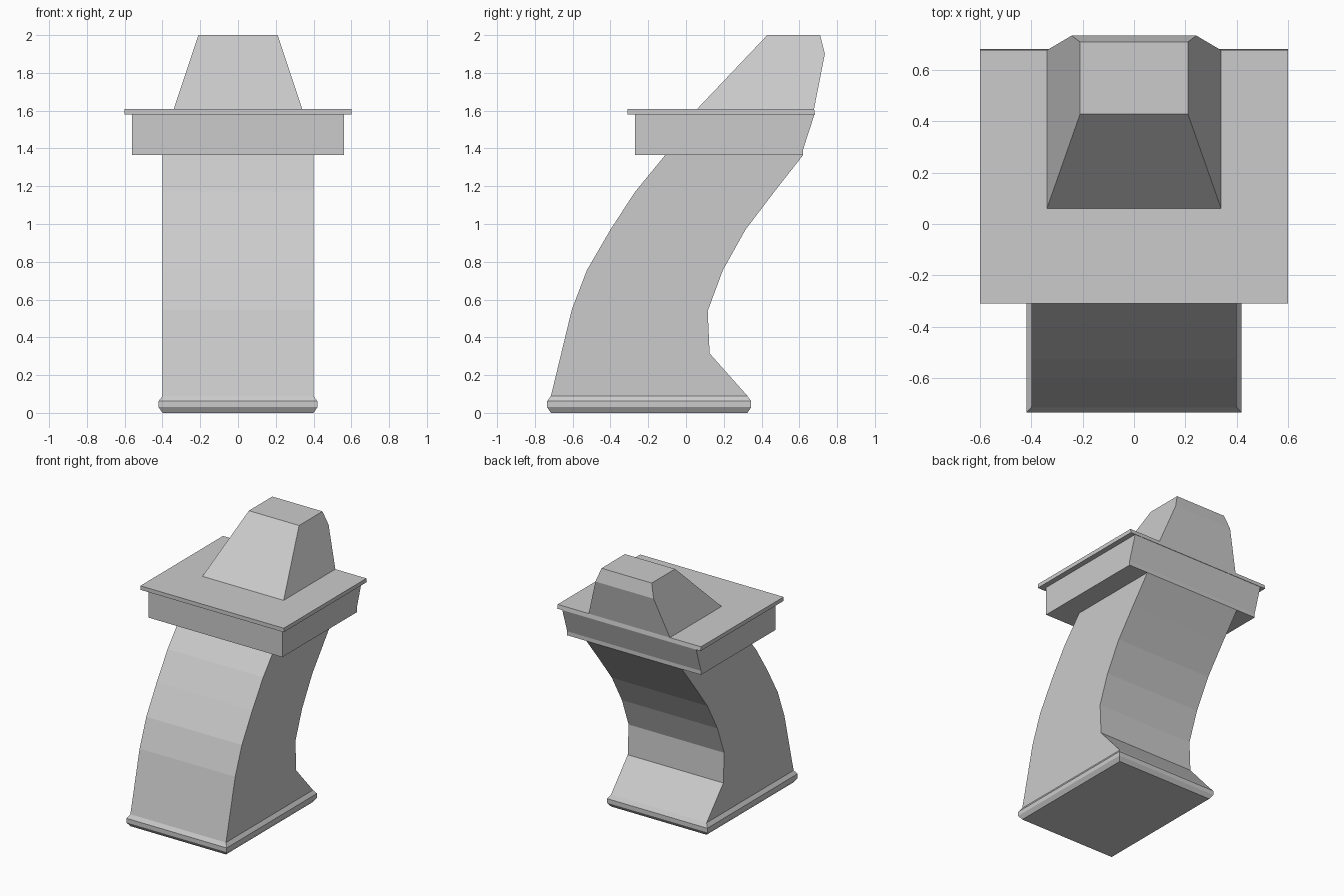
import bpy
import bmesh

if "Cube" in bpy.data.objects:
    bpy.data.objects.remove(bpy.data.objects["Cube"])


def finish(name, bm):
    bmesh.ops.recalc_face_normals(bm, faces=bm.faces[:])
    mesh = bpy.data.meshes.new(name)
    bm.to_mesh(mesh)
    bm.free()
    obj = bpy.data.objects.new(name, mesh)
    bpy.context.collection.objects.link(obj)
    return obj


def extrude_profile(name, profile, half_width):
    """Extrude a (y, z) side profile across x; half_width is a function of z."""
    bm = bmesh.new()
    left = [bm.verts.new((-half_width(z), y, z)) for y, z in profile]
    right = [bm.verts.new((half_width(z), y, z)) for y, z in profile]
    bm.faces.new(left)
    bm.faces.new(right)
    n = len(profile)
    for i in range(n):
        j = (i + 1) % n
        bm.faces.new((left[i], left[j], right[j], right[i]))
    return finish(name, bm)


def stack_rings(name, rings):
    """Stack rectangles (half width, y front, y back, z) into a closed solid."""
    bm = bmesh.new()
    loops = [[bm.verts.new(p) for p in ((-w, a, z), (w, a, z), (w, b, z), (-w, b, z))]
             for w, a, b, z in rings]
    bm.faces.new(loops[0])
    bm.faces.new(loops[-1])
    for low, high in zip(loops, loops[1:]):
        for i in range(4):
            j = (i + 1) % 4
            bm.faces.new((low[i], low[j], high[j], high[i]))
    return finish(name, bm)


# Bevelled foot plate
stack_rings("foot_moulding", [
    (0.40, -0.715, 0.325, 0.0), (0.42, -0.735, 0.345, 0.03),
    (0.42, -0.735, 0.345, 0.062), (0.40, -0.715, 0.325, 0.09)])

# Curved leaning shaft
front = [(-0.715, 0.09), (-0.605, 0.545), (-0.525, 0.755),
         (-0.40, 0.97), (-0.27, 1.17), (-0.11, 1.365)]
back = [(0.325, 0.09), (0.125, 0.315), (0.115, 0.54), (0.195, 0.755),
        (0.315, 0.97), (0.467, 1.17), (0.62, 1.365)]
extrude_profile("curved_shaft", front + back[::-1], lambda z: 0.40)

# Wide block with a sloping back
extrude_profile("cap_block", [(-0.27, 1.365), (0.62, 1.365), (0.62, 1.395),
                              (0.68, 1.58), (-0.27, 1.58)], lambda z: 0.56)

# Thin slab overhanging the front and sides
extrude_profile("cap_slab", [(-0.31, 1.58), (0.683, 1.58),
                             (0.678, 1.61), (-0.31, 1.61)], lambda z: 0.60)

# Tapered block on top
extrude_profile("top_block", [(0.06, 1.61), (0.678, 1.61), (0.735, 1.90),
                              (0.71, 2.0), (0.43, 2.0)],
                lambda z: 0.34 - (z - 1.61) / 0.39 * 0.13)
